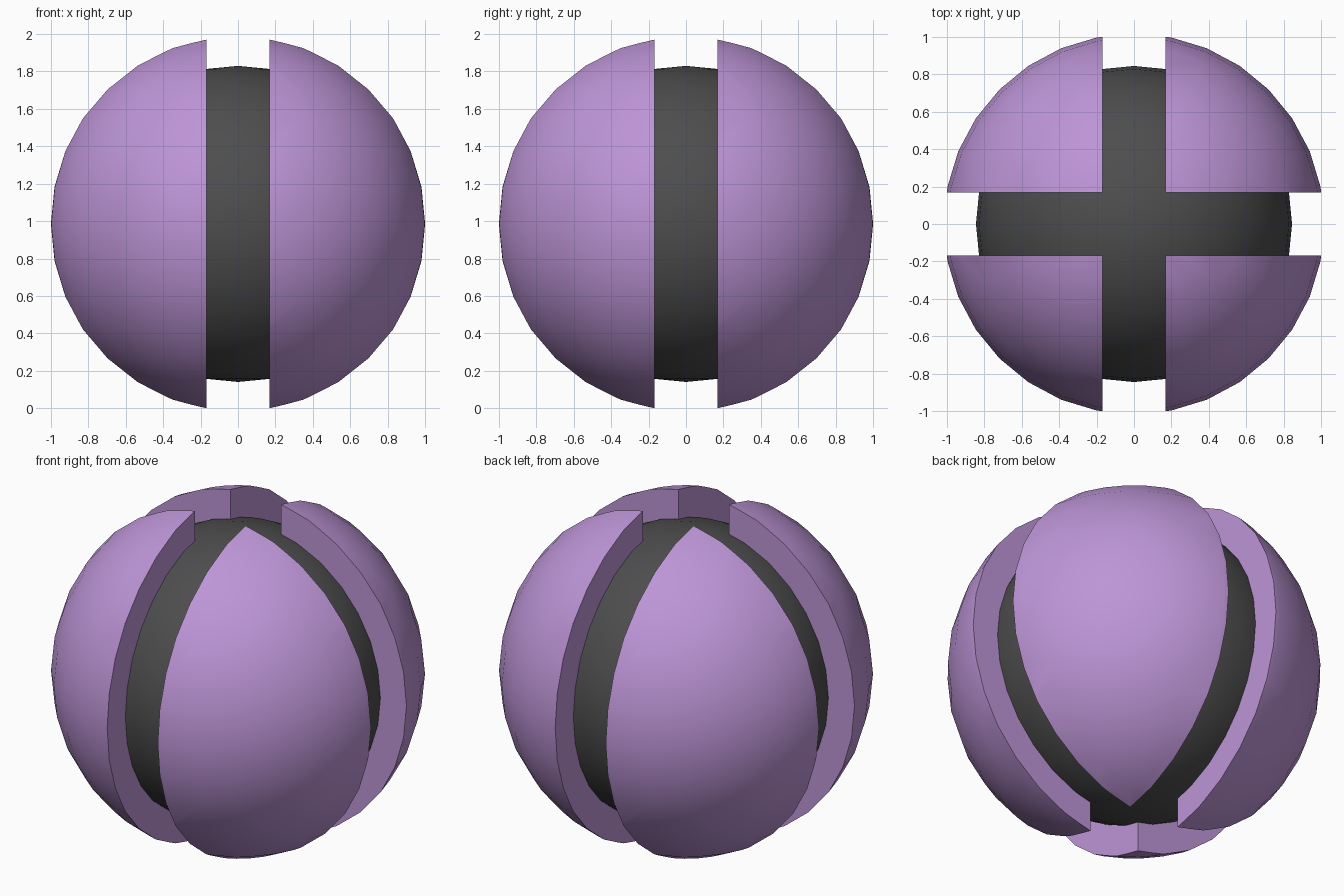
import bpy, bmesh, math
from mathutils import Matrix

if "Cube" in bpy.data.objects:
    bpy.data.objects.remove(bpy.data.objects["Cube"])

CENTRE_Z, R_OUT, R_IN, SLOT = 0.985, 1.017, 0.845, 0.168


def material(name, color):
    m = bpy.data.materials.new(name)
    m.diffuse_color = (*color, 1)
    m.use_nodes = True
    m.node_tree.nodes["Principled BSDF"].inputs["Base Color"].default_value = m.diffuse_color
    return m


def make_object(name, bm, mat):
    me = bpy.data.meshes.new(name)
    bm.to_mesh(me)
    me.materials.append(mat)
    ob = bpy.data.objects.new(name, me)
    ob.location.z = CENTRE_Z
    bpy.context.collection.objects.link(ob)
    return ob


def smooth_sphere(radius):
    bm = bmesh.new()
    bmesh.ops.create_uvsphere(bm, u_segments=32, v_segments=16, radius=radius)
    for f in bm.faces:
        f.smooth = True
    return bm


purple = material("soft purple", (0.51, 0.30, 0.68))
charcoal = material("charcoal", (0.075, 0.075, 0.078))

# Dark inner ball
bm = smooth_sphere(R_IN)
make_object("inner_ball", bm, charcoal)
bm.free()

# Four outer segments, separated by two crossing slots
for i in range(4):
    bm = smooth_sphere(R_OUT)
    for axis in ((1, 0, 0), (0, 1, 0)):
        cut = bmesh.ops.bisect_plane(
            bm, geom=bm.verts[:] + bm.edges[:] + bm.faces[:], dist=1e-5,
            plane_co=[SLOT * a for a in axis], plane_no=axis, clear_inner=True)
        rim = [e for e in cut["geom_cut"] if isinstance(e, bmesh.types.BMEdge)]
        # Flat slot wall with a crisp rim
        wall = bmesh.ops.edgeloop_fill(bm, edges=rim)["faces"]
        for f in wall:
            f.smooth = False
    bmesh.ops.recalc_face_normals(bm, faces=bm.faces)
    for e in bm.edges:
        if any(not f.smooth for f in e.link_faces):
            e.smooth = False
    bmesh.ops.rotate(bm, verts=bm.verts, matrix=Matrix.Rotation(i * math.pi / 2, 3, 'Z'))
    make_object(f"outer_segment_{i + 1}", bm, purple)
    bm.free()
